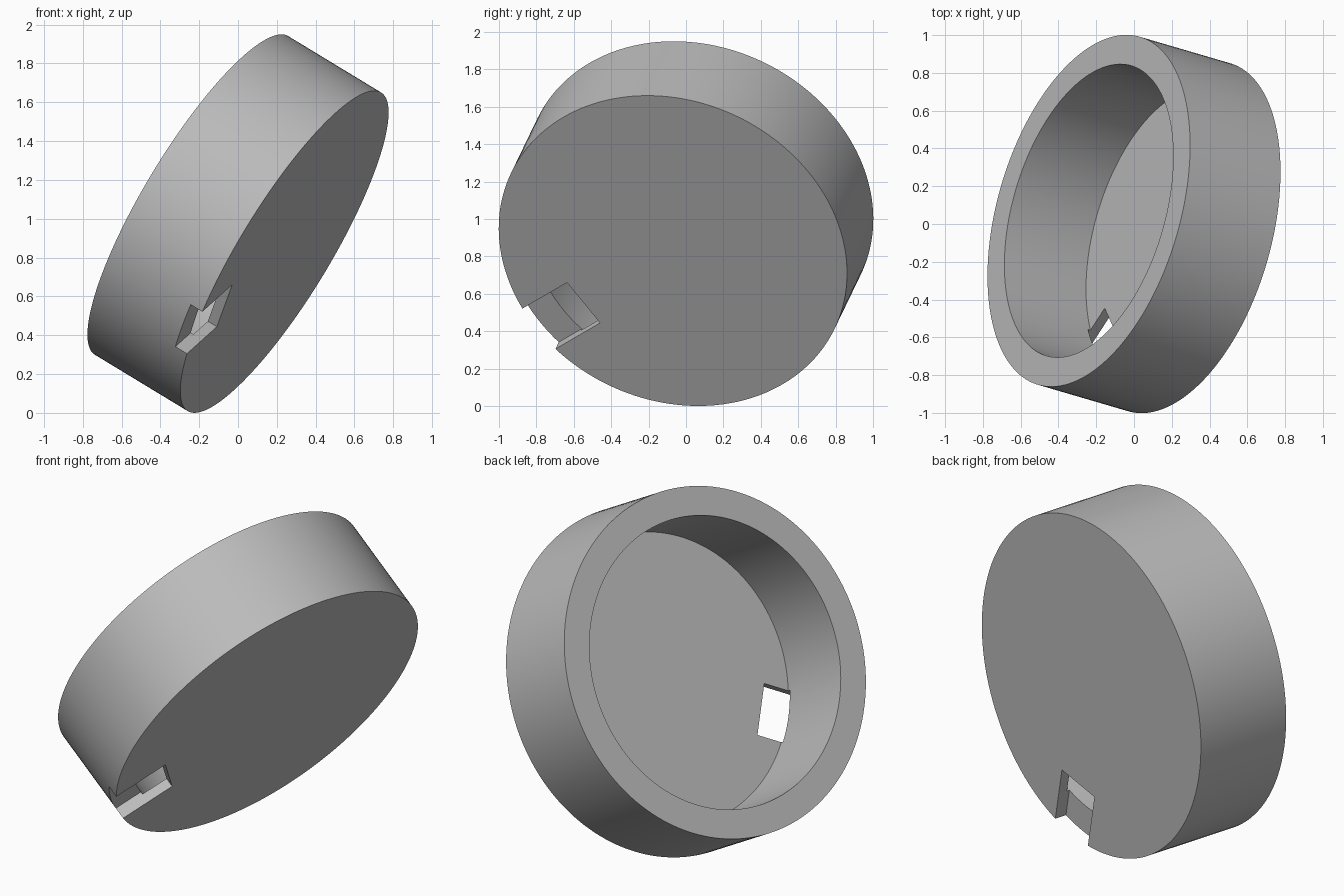
import bpy
import bmesh
from math import cos, sin, tau
from mathutils import Matrix, Vector

cube = bpy.data.objects.get("Cube")
if cube:
    bpy.data.objects.remove(cube, do_unlink=True)

# Main sizes
SEGMENTS = 160
OUTER, INNER = 0.96, 0.80
HEIGHT, FLOOR = 0.577, 0.056
NOTCH_START, NOTCH_WIDTH, NOTCH_DEPTH = 0.633, 0.29, 0.072

# Tilted frame: local z points out of the open end, local x towards the notch
up = Vector((-0.478, 0.14, 0.29)).normalized()
out = Vector((-0.49, -0.755, -0.4385))
out = (out - up * out.dot(up)).normalized()
side = up.cross(out)
tilt = Matrix((out, side, up)).transposed().to_4x4()
centre = Vector((0, 0, 0.975))
frame = Matrix.Translation(centre - up * HEIGHT / 2) @ tilt

grey = bpy.data.materials.new("plain grey")
grey.use_nodes = True
colour = (0.5, 0.5, 0.5, 1)
grey.diffuse_color = colour
grey.node_tree.nodes["Principled BSDF"].inputs["Base Color"].default_value = colour


def add_object(name, bm):
    bmesh.ops.recalc_face_normals(bm, faces=bm.faces)
    mesh = bpy.data.meshes.new(name)
    bm.to_mesh(mesh)
    bm.free()
    mesh.materials.append(grey)
    obj = bpy.data.objects.new(name, mesh)
    bpy.context.collection.objects.link(obj)
    obj.matrix_world = frame
    return obj


# Round cap: rings joined from the underside, up the wall and down inside
bm = bmesh.new()
rings = []
for radius, z in ((OUTER, 0), (OUTER, HEIGHT), (INNER, HEIGHT), (INNER, FLOOR)):
    rings.append([bm.verts.new((radius * cos(tau * i / SEGMENTS),
                                radius * sin(tau * i / SEGMENTS), z))
                  for i in range(SEGMENTS)])
for a, b in zip(rings, rings[1:]):
    for i in range(SEGMENTS):
        j = (i + 1) % SEGMENTS
        bm.faces.new((a[i], a[j], b[j], b[i]))
bm.faces.new(rings[0])
bm.faces.new(rings[-1])
cap = add_object("round_cap", bm)

# Rectangular notch through the floor and the lower edge of the wall
bm = bmesh.new()
bmesh.ops.create_cube(bm, size=1)
length = 0.6
bmesh.ops.scale(bm, verts=bm.verts, vec=(length, NOTCH_WIDTH, NOTCH_DEPTH * 2))
bmesh.ops.translate(bm, verts=bm.verts, vec=(NOTCH_START + length / 2, 0, 0))
cutter = add_object("notch_cutter", bm)
cutter.hide_render = True

cut = cap.modifiers.new("notch", "BOOLEAN")
cut.operation = "DIFFERENCE"
cut.solver = "EXACT"
cut.object = cutter

bpy.ops.object.select_all(action="DESELECT")
cap.select_set(True)
bpy.context.view_layer.objects.active = cap
bpy.ops.object.modifier_apply(modifier=cut.name)
bpy.data.objects.remove(cutter, do_unlink=True)
bpy.ops.object.shade_smooth_by_angle(angle=0.5)
